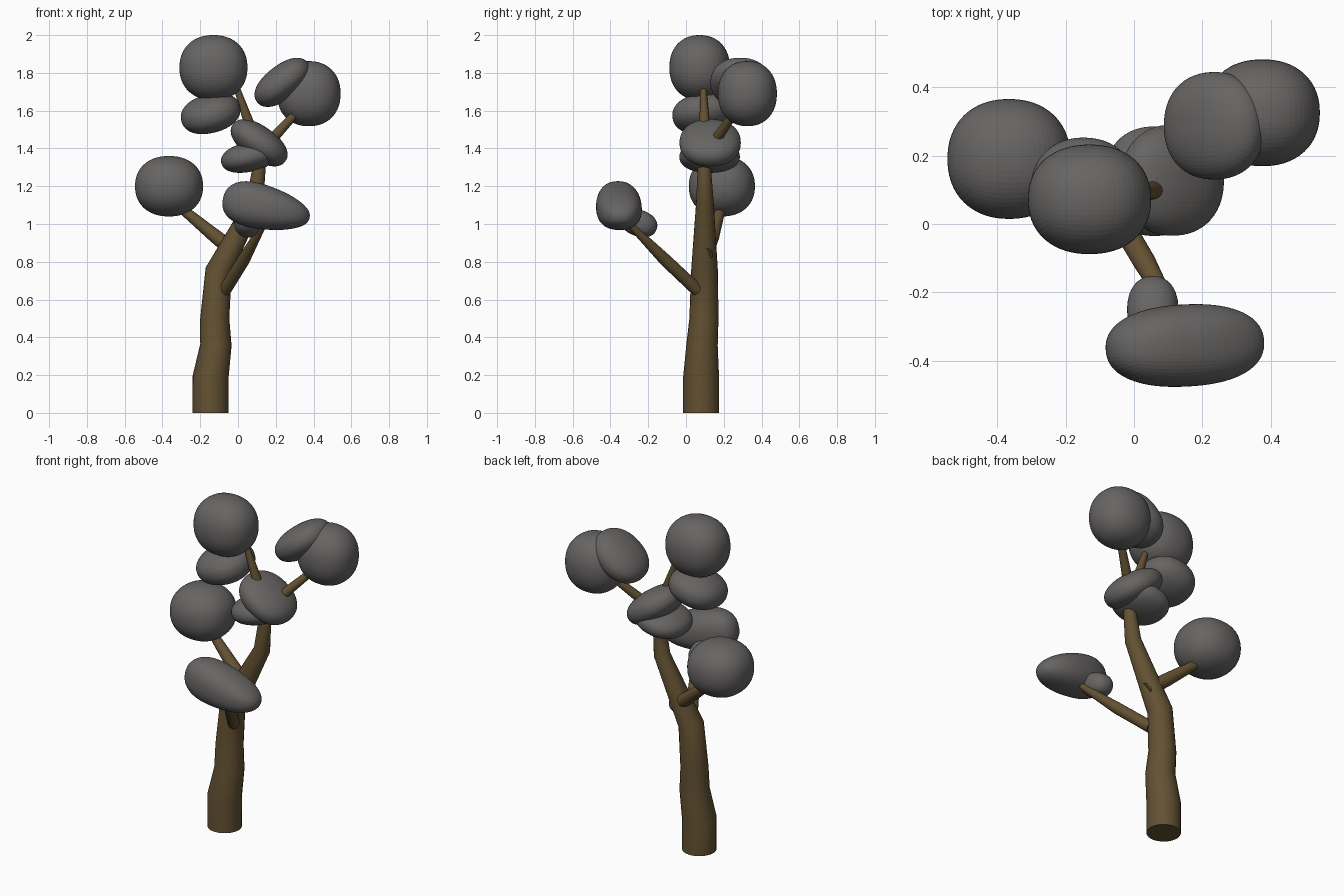
import bpy, bmesh, math
from mathutils import Vector, Euler

if "Cube" in bpy.data.objects:
    bpy.data.objects.remove(bpy.data.objects["Cube"])


def material(name, rgb):
    m = bpy.data.materials.new(name)
    m.diffuse_color = (*rgb, 1)
    m.use_nodes = True
    m.node_tree.nodes["Principled BSDF"].inputs["Base Color"].default_value = m.diffuse_color
    return m


bark = material("brown_bark", (0.125, 0.083, 0.032))
leaf = material("grey_foliage", (0.135, 0.13, 0.127))


def finish(bm, name, mat):
    bmesh.ops.recalc_face_normals(bm, faces=bm.faces)
    me = bpy.data.meshes.new(name)
    bm.to_mesh(me)
    bm.free()
    me.materials.append(mat)
    ob = bpy.data.objects.new(name, me)
    bpy.context.collection.objects.link(ob)
    return ob


def limb(name, nodes, sides=20):
    """Tapered tube through nodes of (x, y, z, radius)."""
    bm = bmesh.new()
    pts = [Vector(n[:3]) for n in nodes]
    rings = []
    for i, p in enumerate(pts):
        t = Vector((0, 0, 0))
        if i > 0:
            t += (p - pts[i - 1]).normalized()
        if i < len(pts) - 1:
            t += (pts[i + 1] - p).normalized()
        u = Vector((0, 1, 0)).cross(t).normalized()
        v = t.normalized().cross(u)
        r = nodes[i][3]
        rings.append([bm.verts.new(p + r * (math.cos(a) * u + math.sin(a) * v))
                      for a in (2 * math.pi * k / sides for k in range(sides))])
    for a, b in zip(rings, rings[1:]):
        for k in range(sides):
            j = (k + 1) % sides
            bm.faces.new((a[k], a[j], b[j], b[k]))
    bm.faces.new(rings[0])
    bm.faces.new(rings[-1])
    ob = finish(bm, name, bark)
    bpy.ops.object.select_all(action='DESELECT')
    ob.select_set(True)
    bpy.context.view_layer.objects.active = ob
    bpy.ops.object.shade_smooth_by_angle(angle=math.radians(35))


def clump(name, centre, radii, tilt=(0, 0, 0), taper=0.0, power=2.2):
    """Slightly boxy ellipsoid made from a subdivided cube."""
    bm = bmesh.new()
    bmesh.ops.create_cube(bm, size=2)
    bmesh.ops.subdivide_edges(bm, edges=bm.edges[:], cuts=15, use_grid_fill=True)
    rot = Euler([math.radians(a) for a in tilt]).to_matrix()
    for vert in bm.verts:
        d = Vector([math.tan(c * math.pi / 4) for c in vert.co])
        d /= sum(abs(c) ** power for c in d) ** (1 / power)
        d.z *= 1 - taper * d.x
        vert.co = Vector(centre) + rot @ Vector([c * r for c, r in zip(d, radii)])
    finish(bm, name, leaf)


# Trunk, bending right and ending in the top branch
limb("trunk", [(-.145, .08, 0, .095), (-.145, .08, .19, .095),
               (-.117, .085, .36, .083), (-.123, .095, .5, .077),
               (-.103, .098, .75, .071), (.09, .1, 1.12, .046),
               (.11, .097, 1.29, .036), (.07, .1, 1.5, .029),
               (-.02, .09, 1.76, .014)])

# Side branches
limb("left_branch", [(0, .1, .84, .042), (-.12, .14, .935, .037), (-.32, .19, 1.1, .024)])
limb("front_branch", [(-.07, .06, .65, .034), (.03, -.11, .81, .033), (.13, -.29, .99, .018)])
limb("right_branch", [(.1, .1, 1.36, .032), (.2, .175, 1.47, .027), (.32, .265, 1.6, .02)])

# Foliage clumps
clump("top_foliage", (-.13, .072, 1.828), (.18, .16, .172))
clump("top_foliage_lower", (-.145, .09, 1.585), (.16, .163, .1), (8, -15, 0))
clump("left_foliage", (-.365, .19, 1.2), (.18, .175, .16))
clump("front_foliage", (.15, -.355, 1.085), (.235, .12, .115), (0, 13, 3), .25, 2.3)
clump("front_foliage_lower", (.055, -.25, 1.005), (.075, .1, .07), (-20, 0, 0))
clump("middle_foliage", (.112, .128, 1.43), (.17, .162, .088), (0, 35, 0))
clump("middle_foliage_lower", (.06, .125, 1.355), (.152, .16, .078), (0, -12, 0))
clump("right_foliage", (.375, .325, 1.69), (.168, .156, .172))
clump("right_foliage_upper", (.235, .287, 1.75), (.17, .157, .09), (0, -38, 0))
